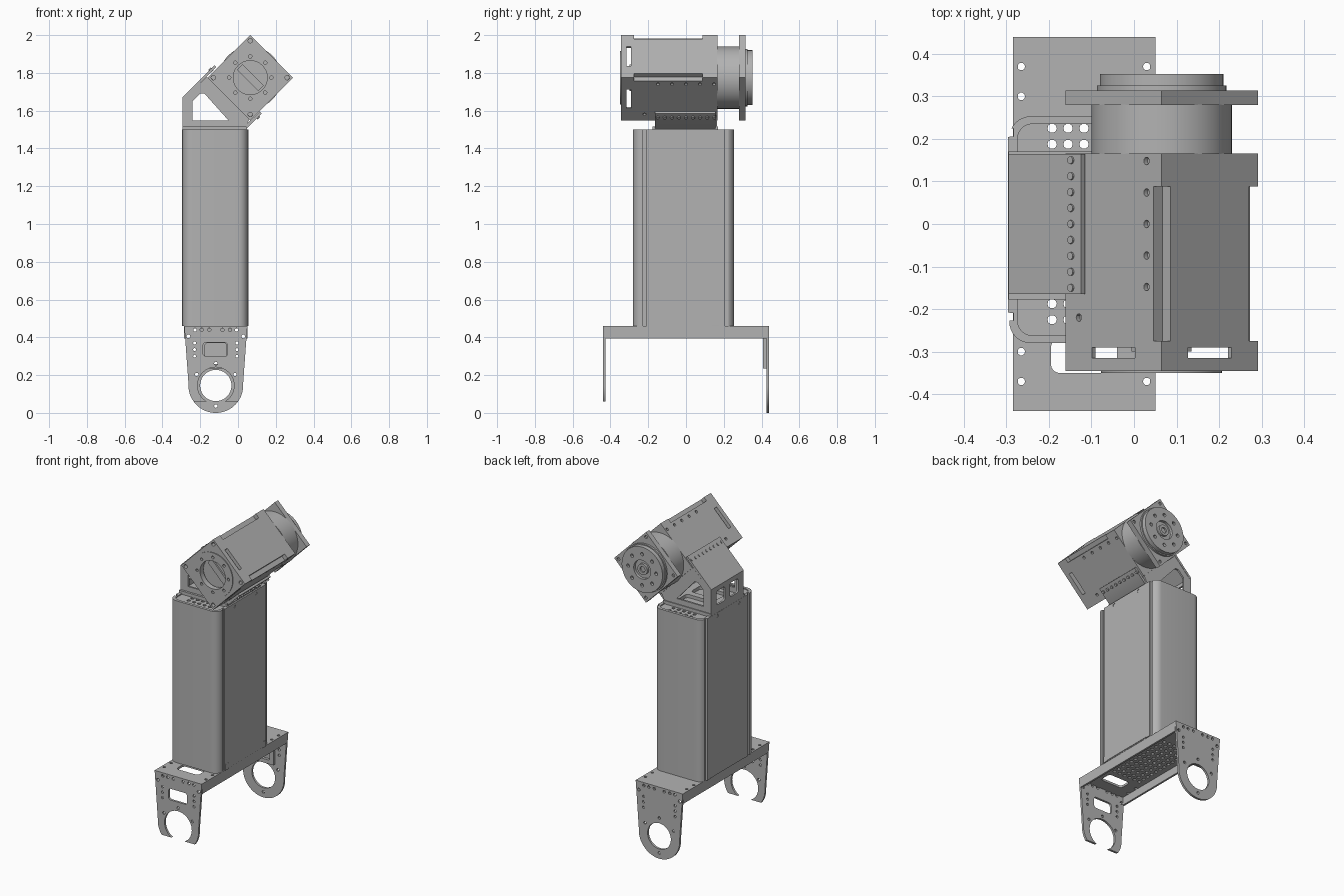
import bpy, bmesh, math

cube = bpy.data.objects.get("Cube")
if cube:
    bpy.data.objects.remove(cube, do_unlink=True)

grey = bpy.data.materials.new("machined_grey")
grey.use_nodes = True
grey.diffuse_color = (0.45, 0.45, 0.45, 1)
for node in grey.node_tree.nodes:
    if node.type == "BSDF_PRINCIPLED":
        node.inputs["Base Color"].default_value = grey.diffuse_color


# Outline helpers
def arc(u, v, radius, start, end, steps):
    angles = [math.radians(start + (end - start) * i / steps) for i in range(steps + 1)]
    return [(u + radius * math.cos(a), v + radius * math.sin(a)) for a in angles]


def circle(u, v, radius, sides=12):
    return arc(u, v, radius, 0, 360, sides)[:-1]


def rect(u0, u1, v0, v1, radius=0.0):
    if not radius:
        return [(u0, v0), (u1, v0), (u1, v1), (u0, v1)]
    corners = [(u1, v1, 0), (u0, v1, 90), (u0, v0, 180), (u1, v0, 270)]
    outline = []
    for u, v, start in corners:
        cu = u - radius if u == u1 else u + radius
        cv = v - radius if v == v1 else v + radius
        outline += arc(cu, cv, radius, start, start + 90, 8)
    return outline


def square(half):
    return rect(-half, half, -half, half)


def ring_of_holes(u, v, spread, radius, count, turn=0):
    return [circle(u + spread * math.cos(turn + i * math.tau / count),
                   v + spread * math.sin(turn + i * math.tau / count), radius)
            for i in range(count)]


def solid_mesh(name, solids):
    """Each solid is (outline, start, end, axis)."""
    order = {"X": lambda u, v, t: (t, u, v),
             "Y": lambda u, v, t: (u, t, v),
             "Z": lambda u, v, t: (u, v, t)}
    bm = bmesh.new()
    for outline, start, end, axis in solids:
        rings = [[bm.verts.new(order[axis](u, v, t)) for u, v in outline]
                 for t in (start, end)]
        for ring in rings:
            bm.faces.new(ring)
        n = len(outline)
        for i in range(n):
            j = (i + 1) % n
            bm.faces.new((rings[0][i], rings[0][j], rings[1][j], rings[1][i]))
    bmesh.ops.recalc_face_normals(bm, faces=bm.faces)
    mesh = bpy.data.meshes.new(name)
    bm.to_mesh(mesh)
    bm.free()
    return mesh


def part(name, solids, *cut_groups, tilted=False):
    def place(label, mesh):
        obj = bpy.data.objects.new(label, mesh)
        bpy.context.collection.objects.link(obj)
        if tilted:  # head frame: turned 45 degrees about y
            obj.location = (0.065, 0, 1.775)
            obj.rotation_euler.y = math.pi / 4
        return obj

    obj = place(name, solid_mesh(name, solids))
    cutters = []
    for cuts in cut_groups:
        cutter = place("cutter", solid_mesh("cutter", cuts))
        cutter.hide_render = True
        mod = obj.modifiers.new("cut", "BOOLEAN")
        mod.operation = "DIFFERENCE"
        mod.solver = "EXACT"
        mod.object = cutter
        cutters.append(cutter)
    if cutters:
        bpy.context.view_layer.update()
        graph = bpy.context.evaluated_depsgraph_get()
        baked = bpy.data.meshes.new_from_object(obj.evaluated_get(graph))
        obj.modifiers.clear()
        obj.data = baked
        for cutter in cutters:
            bpy.data.objects.remove(cutter, do_unlink=True)
    obj.data.materials.clear()
    obj.data.materials.append(grey)
    obj.data.shade_smooth()
    obj.data.set_sharp_from_angle(angle=math.radians(30))
    return obj


MID = -0.1175  # centre line of the fork and column
pitch = 0.0375

# Fork: perforated plate, side flanges and end plates
grid = [(circle(MID + i * pitch, j * pitch, 0.011, 10), 0.4, 0.5, "Z")
        for i in range(-3, 4) for j in range(-6, 7)]
rim = [(circle(x, y, 0.009, 10), 0.4, 0.5, "Z")
       for x in (-0.265, 0.03) for y in (-0.37, -0.3, 0.3, 0.37)]
slot = [(rect(-0.195, -0.04, -0.35, -0.27, 0.02), 0.4, 0.5, "Z")]
part("fork_plate", [(rect(-0.285, 0.05, -0.43, 0.43), 0.446, 0.46, "Z")], grid + rim + slot)
for side, x in (("right", -0.285), ("left", 0.038)):
    part(side + "_fork_flange", [(rect(x, x + 0.012, -0.43, 0.43), 0.395, 0.458, "Z")])

fork_outline = ([(-0.285, 0.46), (-0.28, 0.4)] + arc(MID, 0.145, 0.145, 176, 364, 32)
                + [(0.045, 0.4), (0.05, 0.46)])
bolts = ring_of_holes(MID, 0.145, 0.117, 0.009, 6, math.pi / 6)[:3]
bolts += [circle(MID + s * 0.112, z, 0.008) for s in (-1, 1) for z in (0.3, 0.335, 0.37)]
bolts += [circle(MID + s * d, 0.44, 0.009) for s in (-1, 1) for d in (0.035, 0.075, 0.11)]
bolts += [circle(MID + s * 0.145, 0.405, 0.01) for s in (-1, 1)]


def along_y(outlines, start, end):
    return [(o, start, end, "Y") for o in outlines]


part("front_fork_arm", along_y([fork_outline], -0.44, -0.426),
     along_y(bolts + [circle(MID, 0.145, 0.097, 40),
                      rect(-0.185, -0.055, 0.3, 0.372, 0.015)], -0.5, -0.4),
     along_y([rect(-0.4, 0.2, -0.1, 0.06)], -0.5, -0.4))
part("back_fork_arm", along_y([fork_outline], 0.426, 0.44),
     along_y(bolts + [circle(MID, 0.145, 0.083, 40), circle(MID, 0.036, 0.009)], 0.4, 0.5))
part("fork_arm_stiffener", along_y([rect(-0.2, -0.035, 0.235, 0.446)], 0.408, 0.428),
     along_y([rect(-0.175, -0.06, 0.26, 0.37, 0.015)], 0.4, 0.45))

# Column: hollow rounded shell with grooves, flat side panels and a pierced cap
grooves = [(rect(x, x + 0.02, y, y + 0.018), 0.4, 1.6, "Z")
           for x in (-0.303, 0.042) for y in (-0.227, 0.206)]
part("column_shell", [(rect(-0.293, 0.052, -0.28, 0.253, 0.05), 0.46, 1.5, "Z")],
     [(rect(-0.274, 0.033, -0.262, 0.235, 0.035), 0.4, 1.6, "Z")], grooves)
for side, x in (("right", -0.296), ("left", 0.047)):
    part(side + "_column_panel", [(rect(x, x + 0.008, -0.208, 0.205), 0.465, 1.5, "Z")],
         [(circle(y, 1.48, 0.01), x - 0.1, x + 0.1, "X") for y in (-0.115, 0.105)])
    part(side + "_panel_tabs",
         [(rect(x, x + 0.009, y, y + 0.03), 0.46, 0.5, "Z") for y in (-0.208, 0.175)])
cap_holes = [(circle(MID + i * pitch, j * pitch, 0.011, 10), 1.4, 1.6, "Z")
             for i in range(-2, 3) for j in (-6, -5, 5, 6)]
part("column_cap", [(rect(-0.275, 0.034, -0.264, 0.237, 0.037), 1.48, 1.494, "Z")], cap_holes)

# Neck bracket: foot, bent back sheet, front lip and pierced cheeks
part("neck_foot", [(rect(-0.295, 0.045, -0.178, 0.17), 1.494, 1.515, "Z")],
     [(rect(-0.21, -0.02, y, y + 0.1, 0.02), 1.4, 1.6, "Z") for y in (-0.12, 0.02)])
back_sheet = [(-0.295, 1.515), (-0.295, 1.67), (-0.125, 1.84),
              (-0.115, 1.83), (-0.283, 1.662), (-0.283, 1.515)]
part("neck_back_sheet", along_y([back_sheet], -0.165, 0.165),
     [(rect(y, y + 0.085, 1.55, 1.64, 0.015), -0.4, -0.2, "X") for y in (-0.11, 0.025)])
part("neck_front_lip", along_y([[(0.03, 1.5), (0.045, 1.505), (0.125, 1.585),
                                 (0.115, 1.595), (0.03, 1.515)]], -0.165, 0.155))
cheek = [(-0.284, 1.514), (-0.284, 1.66), (-0.165, 1.778), (0.06, 1.553), (0.04, 1.514)]
opening = [(-0.24, 1.548), (-0.05, 1.548), (-0.177, 1.69), (-0.2, 1.69), (-0.24, 1.65)]
for name, y in (("front", -0.164), ("back", 0.152)):
    part(name + "_neck_cheek", along_y([cheek], y, y + 0.012),
         along_y([opening], y - 0.1, y + 0.1))
part("neck_screws", [(circle(y, -0.12, 0.009), s * 0.165, s * 0.185, "X")
                     for s in (-1, 1) for y in [i * pitch for i in range(-4, 5)]],
     tilted=True)

# Head housing: notched square block and an open corner-post collar
side_holes = [(circle(y, v, 0.009), s * 0.148, s * 0.2, "X") for s in (-1, 1)
              for y, v in [(i * 0.074, 0.11) for i in range(-2, 3)] + [(-0.22, -0.115)]]
notches = along_y([rect(-0.2, -0.13, 0.133, 0.2), rect(0.13, 0.2, 0.133, 0.2)], -0.275, 0.088)
part("head_housing", along_y([square(0.16)], -0.29, 0.166), side_holes + notches, tilted=True)
part("head_collar", along_y([square(0.16)], -0.316, -0.29),
     along_y([square(0.148)], -0.4, -0.2),
     along_y([rect(-0.072, 0.072, -0.3, 0.3)], -0.4, -0.2),
     along_y([rect(-0.3, 0.3, -0.072, 0.072)], -0.4, -0.2), tilted=True)

# Head front: square plate, raised ring and slotted inner bar
corner_holes = [circle(a * 0.138, b * 0.138, 0.012) for a in (-1, 1) for b in (-1, 1)]
face_holes = ring_of_holes(0, 0, 0.112, 0.009, 8, math.pi / 8 * 2) + [circle(0, 0, 0.09, 40)]
part("head_front_plate", along_y([square(0.16)], -0.345, -0.315),
     along_y(face_holes + corner_holes, -0.4, -0.3), tilted=True)
part("head_front_ring", along_y([circle(0, 0, 0.142, 48)], -0.35, -0.344),
     along_y(face_holes, -0.4, -0.3), tilted=True)
part("head_inner_bar", along_y([rect(-0.08, 0.08, -0.02, 0.02)], -0.3, -0.289), tilted=True)

# Head back: motor drum, square plate and output flange
part("motor_drum", along_y([circle(0, 0, 0.165, 64)], 0.165, 0.281), tilted=True)
edge_holes = [(circle(u, 0.296, 0.008), s * 0.145, s * 0.2, axis)
              for s in (-1, 1) for u in (-0.11, 0.11) for axis in ("X",)]
edge_holes = [([(v, u) for v, u in o], a, b, axis)
              for o, a, b, axis in edge_holes]
back_corners = along_y([circle(a * 0.138, b * 0.138, 0.01) for a in (-1, 1) for b in (-1, 1)],
                       0.304, 0.35)
part("head_back_plate", along_y([square(0.16)], 0.28, 0.314), back_corners, tilted=True)
part("flange_step", along_y([circle(0, 0, 0.152, 64)], 0.313, 0.326), tilted=True)
part("output_flange", along_y([circle(0, 0, 0.145, 64)], 0.325, 0.353),
     along_y(ring_of_holes(0, 0, 0.1, 0.011, 8) + [circle(0, 0, 0.06, 40)], 0.335, 0.4),
     tilted=True)
part("output_hub", along_y([circle(0, 0, 0.035, 32)], 0.334, 0.35),
     along_y([circle(0, 0, 0.018, 20)], 0.34, 0.4), tilted=True)
